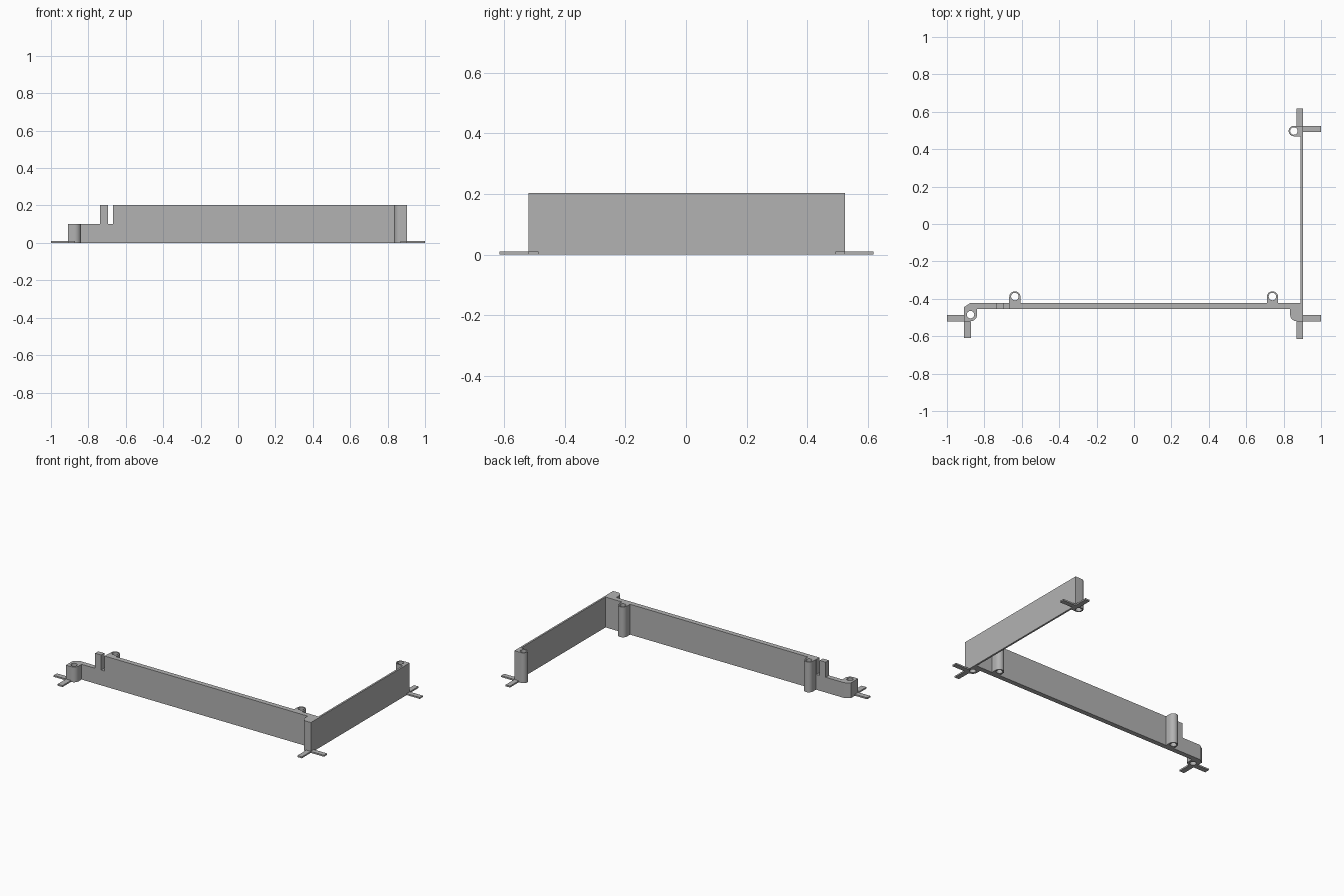
import bpy, bmesh, math

if "Cube" in bpy.data.objects:
    bpy.data.objects.remove(bpy.data.objects["Cube"])

grey = bpy.data.materials.new("plain_grey")
grey.diffuse_color = (0.45, 0.45, 0.45, 1)
grey.use_nodes = True
grey.node_tree.nodes["Principled BSDF"].inputs["Base Color"].default_value = grey.diffuse_color


def arc(cx, cy, r, a0, a1, n=12):
    """Points along an arc, angles in degrees."""
    return [(cx + r * math.cos(math.radians(a0 + (a1 - a0) * i / n)),
             cy + r * math.sin(math.radians(a0 + (a1 - a0) * i / n))) for i in range(n + 1)]


def prism(name, outline, z0, z1):
    """Upright solid from a counter-clockwise plan outline."""
    bm = bmesh.new()
    low = [bm.verts.new((x, y, z0)) for x, y in outline]
    base = bm.faces.new(low)
    top = bmesh.ops.extrude_face_region(bm, geom=[base])["geom"]
    bmesh.ops.translate(bm, vec=(0, 0, z1 - z0),
                        verts=[v for v in top if isinstance(v, bmesh.types.BMVert)])
    bmesh.ops.recalc_face_normals(bm, faces=bm.faces)
    mesh = bpy.data.meshes.new(name)
    bm.to_mesh(mesh)
    bm.free()
    mesh.materials.append(grey)
    obj = bpy.data.objects.new(name, mesh)
    bpy.context.collection.objects.link(obj)
    return obj


def box(name, x0, x1, y0, y1, z0, z1):
    return prism(name, [(x0, y0), (x1, y0), (x1, y1), (x0, y1)], z0, z1)


def cut(obj, cutter):
    """Subtract the cutter and remove it."""
    mod = obj.modifiers.new("cut", "BOOLEAN")
    mod.operation = "DIFFERENCE"
    mod.solver = "EXACT"
    mod.object = cutter
    bpy.context.view_layer.objects.active = obj
    bpy.ops.object.modifier_apply(modifier=mod.name)
    bpy.data.objects.remove(cutter)


# Plan of both walls with their corner posts and screw bosses
plan = [(-0.91, -0.445), (-0.91, -0.52)]
plan += arc(-0.874, -0.485, 0.035, -90, 0)            # left post
plan += [(-0.839, -0.455), (0.835, -0.455)]
plan += arc(0.87, -0.485, 0.035, 180, 270)            # right post
plan += [(0.903, -0.52), (0.903, 0.525)]
plan += arc(0.855, 0.497, 0.028, 90, 270, 20)         # back post
plan += [(0.891, 0.469), (0.891, -0.422)]
for x in (0.74, -0.637):                              # bosses behind the front wall
    plan += [(x + 0.03, -0.422)] + arc(x, -0.39, 0.03, 0, 180, 20) + [(x - 0.03, -0.422)]
plan += [(-0.875, -0.422)]
frame = prism("wall_frame", plan, 0, 0.203)

# Low left end and the slot beside it
cut(frame, box("step_cutter", -1, -0.738, -0.6, -0.4, 0.102, 0.3))
cut(frame, box("slot_cutter", -0.694, -0.669, -0.6, -0.4, 0.102, 0.3))

# Screw holes; the one in the right post is blind
for x, y, top in ((-0.874, -0.485, 0.3), (0.87, -0.485, 0.102), (0.855, 0.497, 0.3),
                  (0.74, -0.388, 0.3), (-0.637, -0.388, 0.3)):
    cut(frame, prism("hole_cutter", arc(x, y, 0.02, 0, 345, 23), -0.1, top))

bpy.ops.object.select_all(action="DESELECT")
frame.select_set(True)
bpy.context.view_layer.objects.active = frame
bpy.ops.object.shade_smooth_by_angle(angle=math.radians(30))

# Thin floor tabs at the three corners
T = 0.01
box("left_side_tab", -1, -0.91, -0.52, -0.486, 0, T)
box("left_front_tab", -0.908, -0.872, -0.61, -0.52, 0, T)
box("right_side_tab", 0.903, 1, -0.52, -0.487, 0, T)
box("right_front_tab", 0.87, 0.903, -0.615, -0.52, 0, T)
box("back_side_tab", 0.903, 1, 0.493, 0.525, 0, T)
box("back_rear_tab", 0.87, 0.903, 0.525, 0.618, 0, T)
